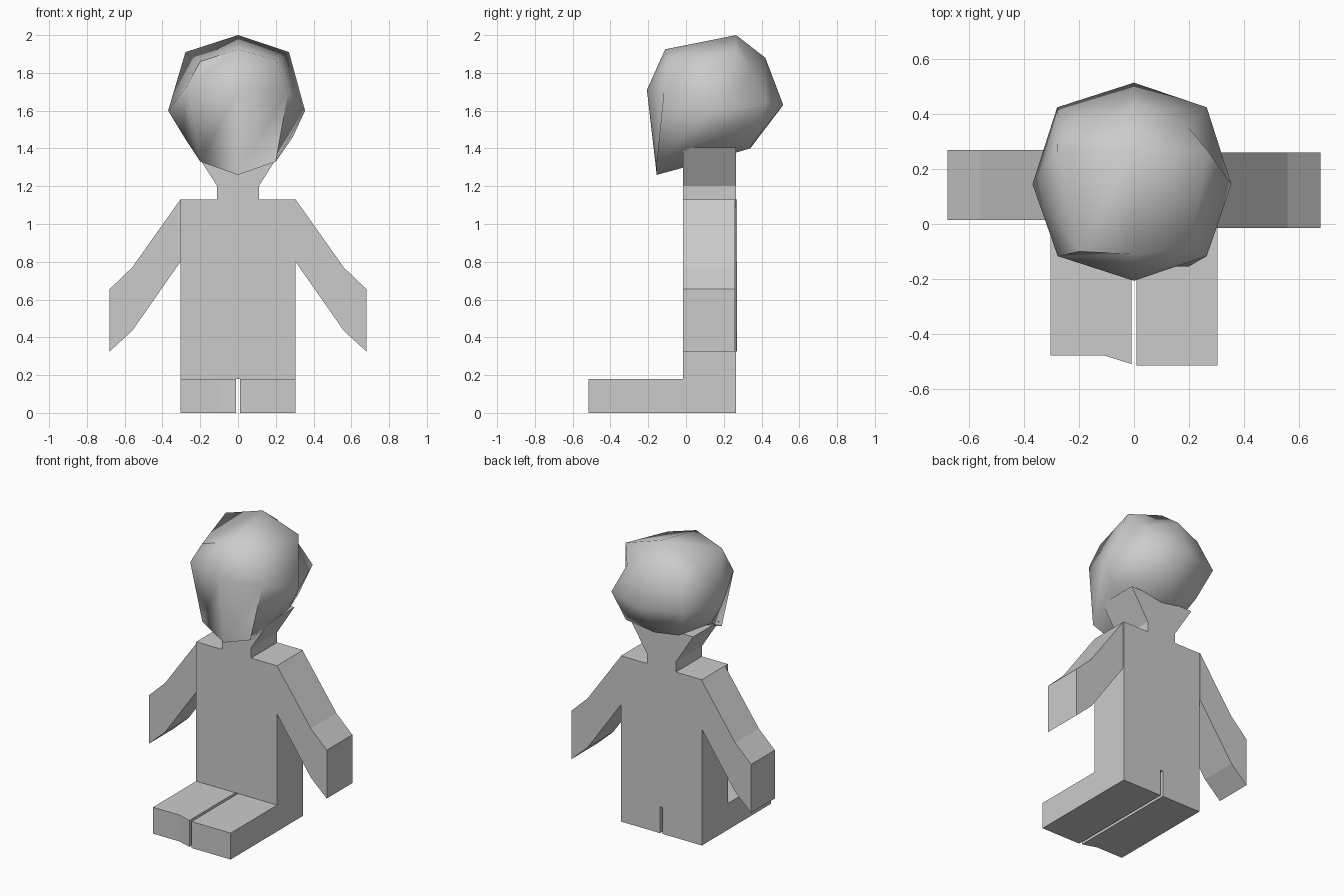
import bpy, bmesh, math
from mathutils import Vector

if "Cube" in bpy.data.objects:
    bpy.data.objects.remove(bpy.data.objects["Cube"])


def finish(name, bm, smooth=None):
    bmesh.ops.recalc_face_normals(bm, faces=bm.faces)
    mesh = bpy.data.meshes.new(name)
    bm.to_mesh(mesh)
    bm.free()
    obj = bpy.data.objects.new(name, mesh)
    bpy.context.collection.objects.link(obj)
    if smooth:
        bpy.ops.object.select_all(action='DESELECT')
        obj.select_set(True)
        bpy.context.view_layer.objects.active = obj
        bpy.ops.object.shade_smooth_by_angle(angle=math.radians(smooth))
    return obj


def prism(name, points, direction):
    """Extrude a flat outline along a direction."""
    bm = bmesh.new()
    face = bm.faces.new([bm.verts.new(p) for p in points])
    new = bmesh.ops.extrude_face_region(bm, geom=[face], use_keep_orig=True)["geom"]
    bmesh.ops.translate(bm, vec=Vector(direction),
                        verts=[g for g in new if isinstance(g, bmesh.types.BMVert)])
    return finish(name, bm)


# Torso with leg slot, shoulders and flared neck: half outline, mirrored
FRONT, BACK = -0.015, 0.265
half = [(0.01, 0.18), (0.01, 0), (0.305, 0), (0.305, 1.13),
        (0.11, 1.13), (0.11, 1.2), (0.24, 1.405)]
outline = half + [(-x, z) for x, z in reversed(half)]
prism("torso", [(x, FRONT, z) for x, z in outline], (0, BACK - FRONT, 0))

# Arms, the left one set slightly further back
arm = [(0.305, 1.13), (0.56, 0.77), (0.68, 0.655),
       (0.68, 0.325), (0.56, 0.435), (0.305, 0.80)]
for name, side, y0, y1 in (("right_arm", 1, FRONT, 0.26), ("left_arm", -1, 0.015, 0.27)):
    prism(name, [(side * x, y0, z) for x, z in arm], (0, y1 - y0, 0))

# Legs stretched out in front
right_leg = [(0.01, FRONT), (0.01, -0.515), (0.305, -0.515), (0.305, FRONT)]
left_leg = [(-0.01, FRONT), (-0.01, -0.51), (-0.105, -0.48), (-0.305, -0.48), (-0.305, FRONT)]
for name, pts in (("right_leg", right_leg), ("left_leg", left_leg)):
    prism(name, [(x, y, 0) for x, y in pts], (0, 0, 0.18))

# Head: three uneven eight-sided rings between a bottom and a top point
rings = [
    [(0, -0.155, 1.26), (0.2, -0.155, 1.33), (0.29, 0.14, 1.46), (0.2, 0.36, 1.44),
     (0, 0.34, 1.4), (-0.2, 0.36, 1.44), (-0.285, 0.14, 1.46), (-0.2, -0.1, 1.33)],
    [(0, -0.207, 1.71), (0.265, -0.117, 1.70), (0.355, 0.145, 1.6), (0.265, 0.425, 1.64),
     (0, 0.515, 1.63), (-0.28, 0.425, 1.64), (-0.37, 0.145, 1.6), (-0.278, -0.117, 1.72)],
    [(0, -0.11, 1.925), (0.2, -0.09, 1.87), (0.27, 0.265, 1.91), (0.2, 0.35, 1.81),
     (0, 0.42, 1.88), (-0.2, 0.37, 1.84), (-0.278, 0.265, 1.91), (-0.2, -0.1, 1.86)],
]
bm = bmesh.new()
levels = [[bm.verts.new(p) for p in ring] for ring in rings]
bottom, top = bm.verts.new((0, 0.1, 1.33)), bm.verts.new((0, 0.265, 2.0))
for i in range(8):
    j = (i + 1) % 8
    for low, high in zip(levels, levels[1:]):
        bm.faces.new((low[i], low[j], high[j]))
        bm.faces.new((low[i], high[j], high[i]))
    bm.faces.new((bottom, levels[0][j], levels[0][i]))
    bm.faces.new((top, levels[2][i], levels[2][j]))
finish("head", bm, smooth=65)
